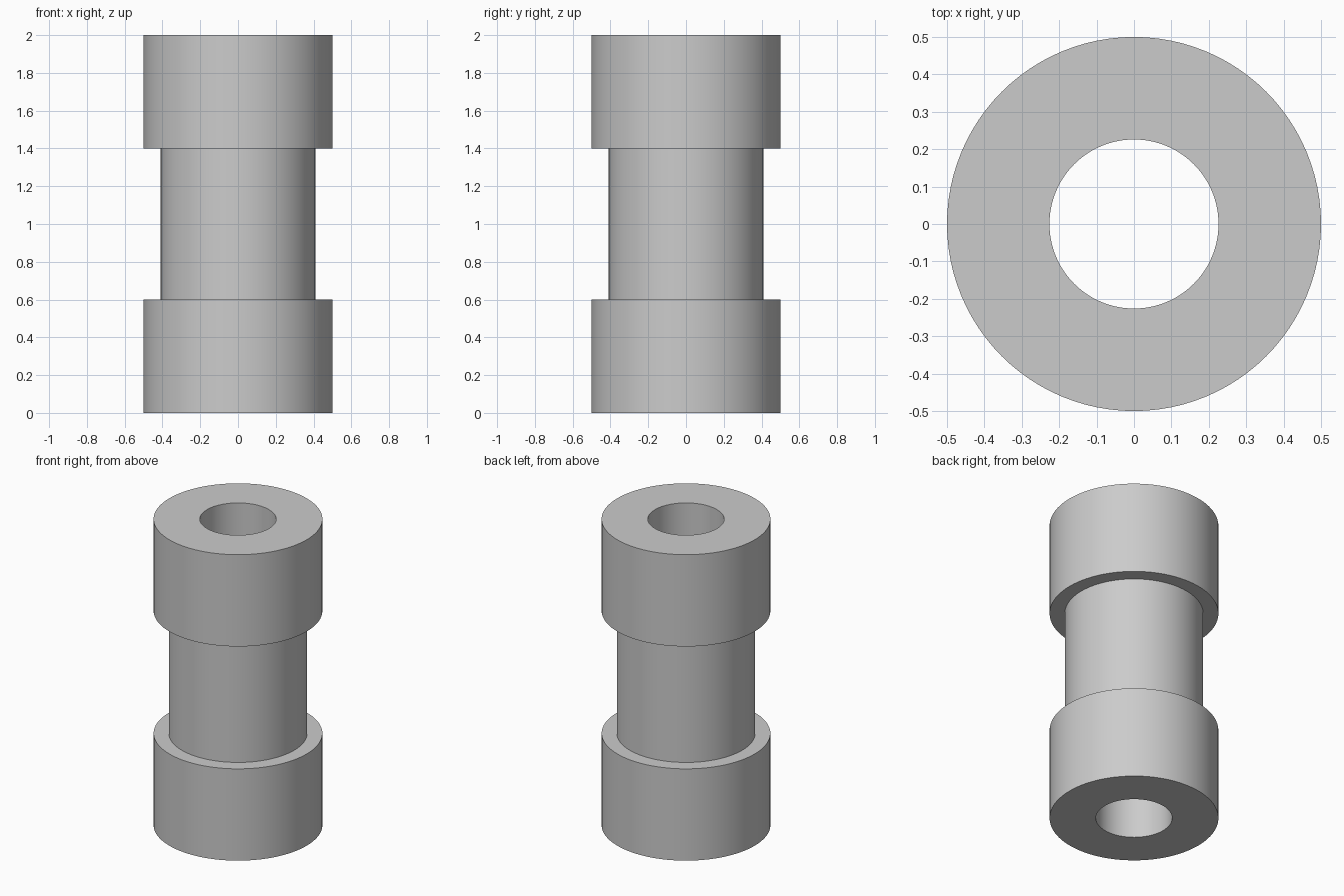
import bpy, bmesh, math

cube = bpy.data.objects.get("Cube")
if cube:
    bpy.data.objects.remove(cube, do_unlink=True)

SEGMENTS = 96
BORE = 0.226
FLANGE = 0.5
NECK = 0.41

grey = bpy.data.materials.new("plain grey")
grey.use_nodes = True
colour = (0.6, 0.6, 0.6, 1)
grey.diffuse_color = colour
grey.node_tree.nodes["Principled BSDF"].inputs["Base Color"].default_value = colour

# Closed half-section of the spool: bore, flanges and neck
profile = [(BORE, 0), (FLANGE, 0), (FLANGE, 0.6), (NECK, 0.6),
           (NECK, 1.4), (FLANGE, 1.4), (FLANGE, 2), (BORE, 2)]

# Revolve the section around the vertical axis
bm = bmesh.new()
verts = [bm.verts.new((r, 0, z)) for r, z in profile]
edges = [bm.edges.new((verts[i - 1], verts[i])) for i in range(len(verts))]
bmesh.ops.spin(bm, geom=verts + edges, cent=(0, 0, 0), axis=(0, 0, 1),
               angle=math.tau, steps=SEGMENTS, use_duplicate=False)
bmesh.ops.remove_doubles(bm, verts=bm.verts, dist=0.0001)
bmesh.ops.recalc_face_normals(bm, faces=bm.faces)
mesh = bpy.data.meshes.new("spool_bushing")
bm.to_mesh(mesh)
bm.free()
mesh.materials.append(grey)

spool = bpy.data.objects.new("spool_bushing", mesh)
bpy.context.collection.objects.link(spool)
bpy.ops.object.select_all(action="DESELECT")
spool.select_set(True)
bpy.context.view_layer.objects.active = spool
bpy.ops.object.shade_smooth_by_angle(angle=math.radians(30))
